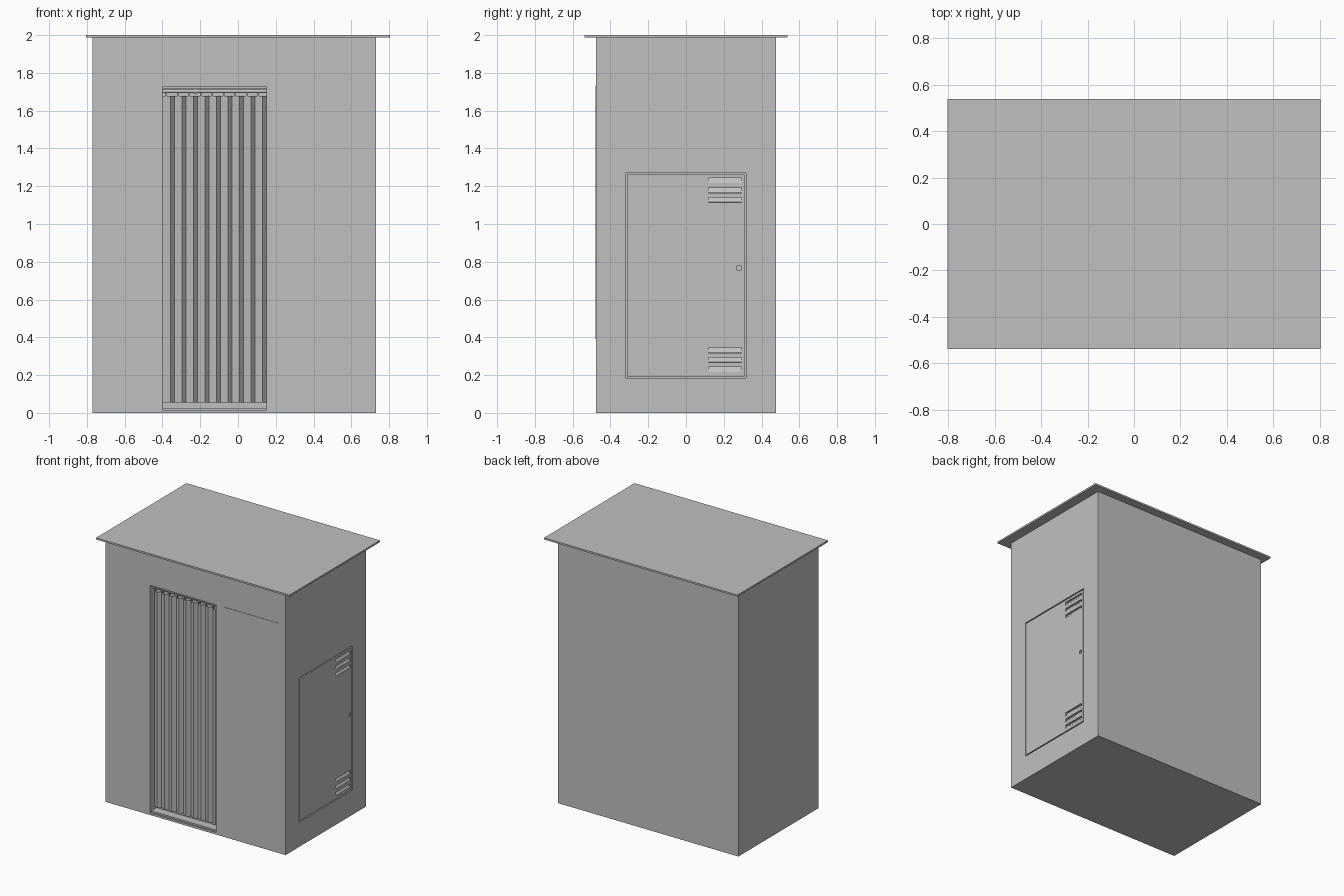
import bpy, bmesh, math
from mathutils import Matrix

if "Cube" in bpy.data.objects:
    bpy.data.objects.remove(bpy.data.objects["Cube"])

grey = bpy.data.materials.new("plain_grey")
grey.diffuse_color = (0.53, 0.53, 0.53, 1)
grey.use_nodes = True
grey.node_tree.nodes["Principled BSDF"].inputs["Base Color"].default_value = grey.diffuse_color


def finish(name, bm):
    bmesh.ops.recalc_face_normals(bm, faces=bm.faces[:])
    me = bpy.data.meshes.new(name)
    bm.to_mesh(me)
    bm.free()
    me.materials.append(grey)
    ob = bpy.data.objects.new(name, me)
    bpy.context.collection.objects.link(ob)
    return ob


def add_box(bm, x, y, z):
    """Add a box from (low, high) ranges."""
    size = Matrix.Diagonal((x[1] - x[0], y[1] - y[0], z[1] - z[0], 1))
    mid = Matrix.Translation((sum(x) / 2, sum(y) / 2, sum(z) / 2))
    bmesh.ops.create_cube(bm, size=1, matrix=mid @ size)


def boxes(name, *ranges):
    bm = bmesh.new()
    for r in ranges:
        add_box(bm, *r)
    return finish(name, bm)


def cut(ob, *ranges):
    """Subtract boxes from an object."""
    cutter = boxes("cutter", *ranges)
    mod = ob.modifiers.new("cut", 'BOOLEAN')
    mod.object = cutter
    mod.operation = 'DIFFERENCE'
    mod.solver = 'EXACT'
    bpy.context.view_layer.objects.active = ob
    bpy.ops.object.modifier_apply(modifier=mod.name)
    bpy.data.objects.remove(cutter)


def cylinder_x(name, spans, radius, y, z):
    """Cylinders along x, one for each (low, high) span."""
    bm = bmesh.new()
    for a, b in spans:
        m = Matrix.Translation(((a + b) / 2, y, z)) @ Matrix.Rotation(math.pi / 2, 4, 'Y')
        bmesh.ops.create_cone(bm, cap_ends=True, segments=12, radius1=radius,
                              radius2=radius, depth=b - a, matrix=m)
    ob = finish(name, bm)
    for p in ob.data.polygons:
        p.use_smooth = len(p.vertices) == 4
    return ob


LEFT, RIGHT, FRONT, BACK = -0.77, 0.73, -0.477, 0.477
DOOR = (-0.397, 0.15)
REAR = FRONT + 0.075           # back wall of the doorway

# Cabin with doorway recess and hatch opening
cabin = boxes("cabin_body", ((LEFT, RIGHT), (FRONT, BACK), (0, 1.987)))
cut(cabin,
    (DOOR, (FRONT - 0.1, REAR), (0.016, 1.728)),
    ((RIGHT - 0.02, RIGHT + 0.1), (-0.32, 0.317), (0.185, 1.27)))

# Overhanging flat roof
boxes("roof", ((-0.805, 0.805), (-0.538, 0.538), (1.987, 2.0)))

# Thin notice panel beside the doorway
boxes("front_panel", ((0.215, 0.663), (FRONT - 0.003, FRONT + 0.003), (0.39, 1.73)))

# Threshold and lintel strips
boxes("doorway_strips",
      (DOOR, (FRONT + 0.012, REAR), (0.016, 0.027)),
      (DOOR, (FRONT + 0.012, FRONT + 0.02), (1.714, 1.728)))

# Pleated curtain: broad slanting panels with short returns
N = 9
pitch = (DOOR[1] - DOOR[0]) / N
path = []
for i in range(N):
    x0 = DOOR[0] + i * pitch
    path += [(x0, FRONT + 0.052), (x0 + pitch * 0.65, FRONT + 0.026)]
path.append((DOOR[1], FRONT + 0.052))
bm = bmesh.new()
columns = [[bm.verts.new((x, y, z)) for z in (0.054, 1.678)] for x, y in path]
for a, b in zip(columns, columns[1:]):
    bm.faces.new((a[0], b[0], b[1], a[1]))
curtain = finish("curtain", bm)
thick = curtain.modifiers.new("thickness", 'SOLIDIFY')
thick.thickness = 0.004
thick.offset = 0

# Curtain rod, joint collar and hanging clips
ROD_Y, ROD_Z = FRONT + 0.04, 1.703
cylinder_x("curtain_rod", [DOOR], 0.010, ROD_Y, ROD_Z)
cylinder_x("rod_collar", [(-0.235, -0.217)], 0.012, ROD_Y, ROD_Z)
boxes("curtain_clips", *[((x - 0.004, x + 0.004), (ROD_Y - 0.004, ROD_Y + 0.004), (1.665, 1.697))
                         for x in (DOOR[0] + pitch * (i + 0.3) for i in range(N))])

# Service hatch with vent slots and a lock pocket
hatch = boxes("side_hatch", ((RIGHT - 0.022, RIGHT), (-0.312, 0.309), (0.193, 1.262)))
SLOT_Y = (0.12, 0.293)
slots = [z + i * 0.051 for z in (0.216, 1.114) for i in range(3)]
cut(hatch,
    *[((RIGHT - 0.018, RIGHT + 0.1), SLOT_Y, (z, z + 0.027)) for z in slots],
    ((RIGHT - 0.008, RIGHT + 0.1), (0.27, 0.292), (0.754, 0.780)))
boxes("hatch_lock", ((RIGHT - 0.012, RIGHT - 0.002), (0.275, 0.287), (0.758, 0.776)))

# Sloping louvres inside the slots
bm = bmesh.new()
for z in slots:
    low = [bm.verts.new((RIGHT - 0.002, y, z + 0.001)) for y in SLOT_Y]
    high = [bm.verts.new((RIGHT - 0.016, y, z + 0.026)) for y in SLOT_Y]
    bm.faces.new((low[0], low[1], high[1], high[0]))
louvres = finish("vent_louvres", bm)
thick = louvres.modifiers.new("thickness", 'SOLIDIFY')
thick.thickness = 0.002
thick.offset = 0
